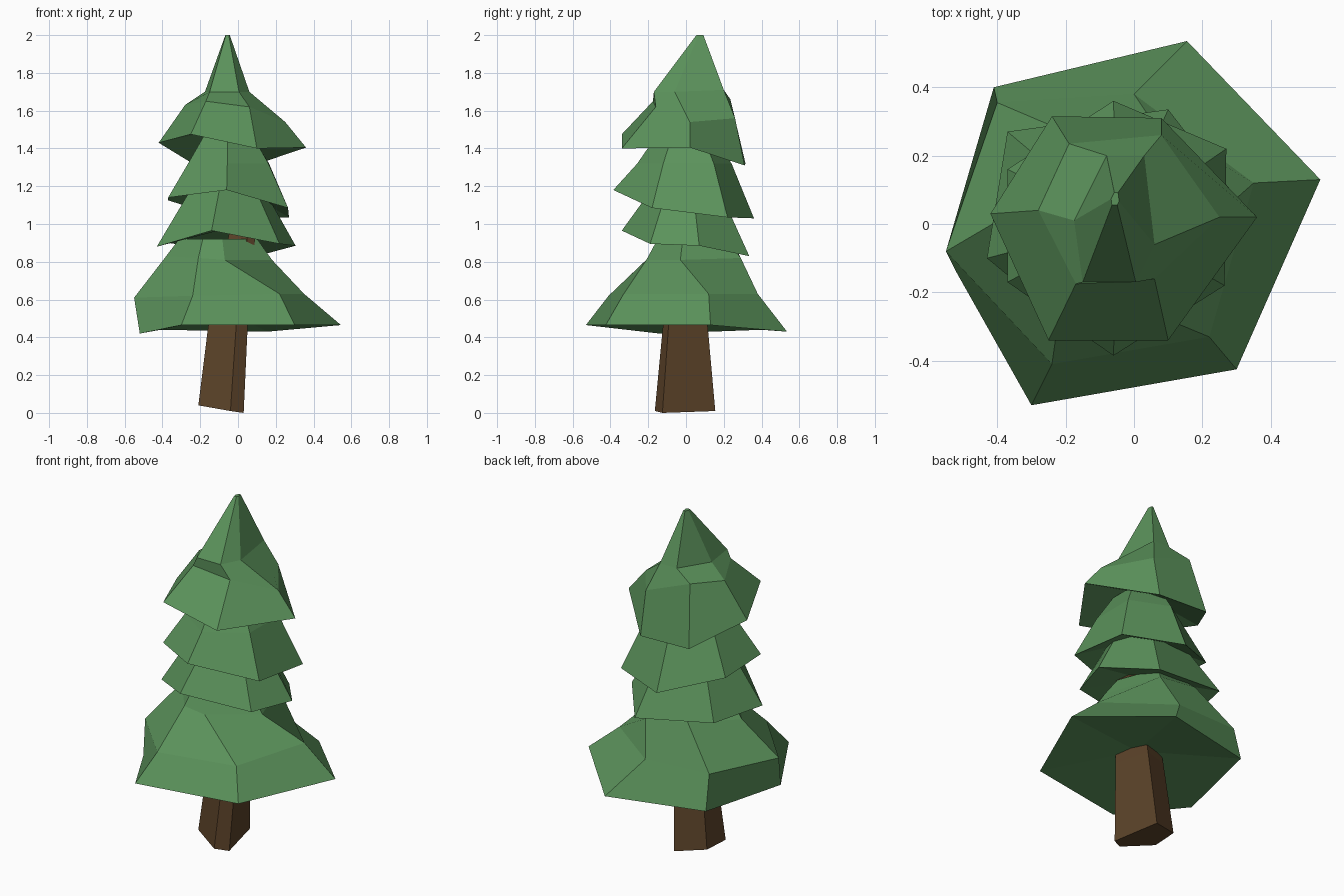
import bpy, bmesh
from mathutils import Vector


def material(name, color):
    m = bpy.data.materials.new(name)
    m.diffuse_color = (*color, 1)
    return m


green = material("needles", (0.105, 0.29, 0.105))
brown = material("bark", (0.105, 0.055, 0.022))


def loft(name, rings, mat, recess=0.0):
    """Skin a stack of matching rings, cap both ends and lift the underside centre."""
    bm = bmesh.new()
    loops = [[bm.verts.new(p) for p in ring] for ring in rings]
    n = len(rings[0])
    for low, high in zip(loops, loops[1:]):
        for i in range(n):
            j = (i + 1) % n
            bm.faces.new((low[i], low[j], high[j], high[i]))
    bm.faces.new(loops[-1])
    under = bm.faces.new(loops[0][::-1])
    bmesh.ops.recalc_face_normals(bm, faces=bm.faces[:])
    centre = bmesh.ops.poke(bm, faces=[under])["verts"][0]
    centre.co.z += recess
    me = bpy.data.meshes.new(name)
    bm.to_mesh(me)
    bm.free()
    me.materials.append(mat)
    ob = bpy.data.objects.new(name, me)
    bpy.context.collection.objects.link(ob)
    return ob


def shrink(ring, scale, z, centre):
    """Copy a ring, scaled around its centre and flattened at height z."""
    c = Vector(centre)
    return [(*(c + (Vector(p[:2]) - c) * scale), z) for p in ring]


# Trunk: leaning, tapering five-sided post
base = [(-0.04, -0.165, 0.01), (0.03, -0.125, 0.0), (-0.03, 0.155, 0.01),
        (-0.20, 0.09, 0.04), (-0.21, -0.07, 0.04)]
mid = [(x * 0.87 + 0.025, y * 0.74, 0.46) for x, y, z in base]
top = [(x * 0.55 + 0.08, y * 0.45 + 0.02, 1.0) for x, y, z in base]
loft("trunk", [base, mid, top], brown)

# Lowest branches: wide skirt that twists inward
rim = [(-0.30, -0.53, 0.465), (0.30, -0.425, 0.465), (0.545, 0.13, 0.465),
       (0.155, 0.535, 0.43), (-0.41, 0.40, 0.44), (-0.52, -0.14, 0.42)]
bulge = [(-0.24, -0.41, 0.62), (0.22, -0.33, 0.63), (0.35, 0.12, 0.63),
         (0.0, 0.38, 0.63), (-0.40, 0.355, 0.64), (-0.55, -0.08, 0.61)]
neck = [(-0.21, -0.20, 0.82), (-0.07, -0.21, 0.81), (0.18, -0.03, 0.81),
        (0.06, 0.29, 0.82), (-0.20, 0.27, 0.86), (-0.38, 0.02, 0.83)]
loft("lowest_branches", [rim, bulge, neck, shrink(neck, 0.74, 0.92, (-0.12, 0.02))],
     green, 0.07)

# Lower middle branches
rim = [(-0.14, -0.34, 0.965), (0.22, -0.19, 0.895), (0.305, 0.07, 0.885),
       (0.10, 0.335, 0.83), (-0.37, 0.27, 0.90), (-0.43, -0.10, 0.88)]
loft("lower_middle_branches", [rim, shrink(rim, 0.5, 1.2, (-0.05, 0.0))], green, 0.08)

# Upper middle branches
rim = [(-0.06, -0.385, 1.18), (0.265, -0.18, 1.085), (0.27, 0.22, 1.035),
       (-0.06, 0.36, 1.03), (-0.37, 0.16, 1.125), (-0.37, -0.17, 1.14)]
c = (-0.05, 0.0)
loft("upper_middle_branches",
     [rim, shrink(rim, 0.67, 1.32, c), shrink(rim, 0.42, 1.46, c)], green, 0.12)

# Crown: top branches with a pointed tip leaning back
rim = [(-0.25, -0.34, 1.475), (0.10, -0.34, 1.40), (0.36, 0.02, 1.405),
       (0.08, 0.31, 1.31), (-0.24, 0.315, 1.32), (-0.42, 0.03, 1.43)]
bulge = [(-0.17, -0.175, 1.65), (0.06, -0.16, 1.62), (0.25, 0.02, 1.54),
         (0.08, 0.26, 1.56), (-0.19, 0.235, 1.66), (-0.28, 0.04, 1.63)]
neck = [(-0.15, -0.17, 1.70), (0.005, -0.17, 1.70), (0.06, -0.06, 1.70),
        (0.03, 0.20, 1.71), (-0.08, 0.20, 1.71), (-0.175, 0.01, 1.70)]
tip = shrink(neck, 0.1, 2.0, (-0.055, 0.08))
loft("crown", [rim, bulge, neck, tip], green, 0.12)
